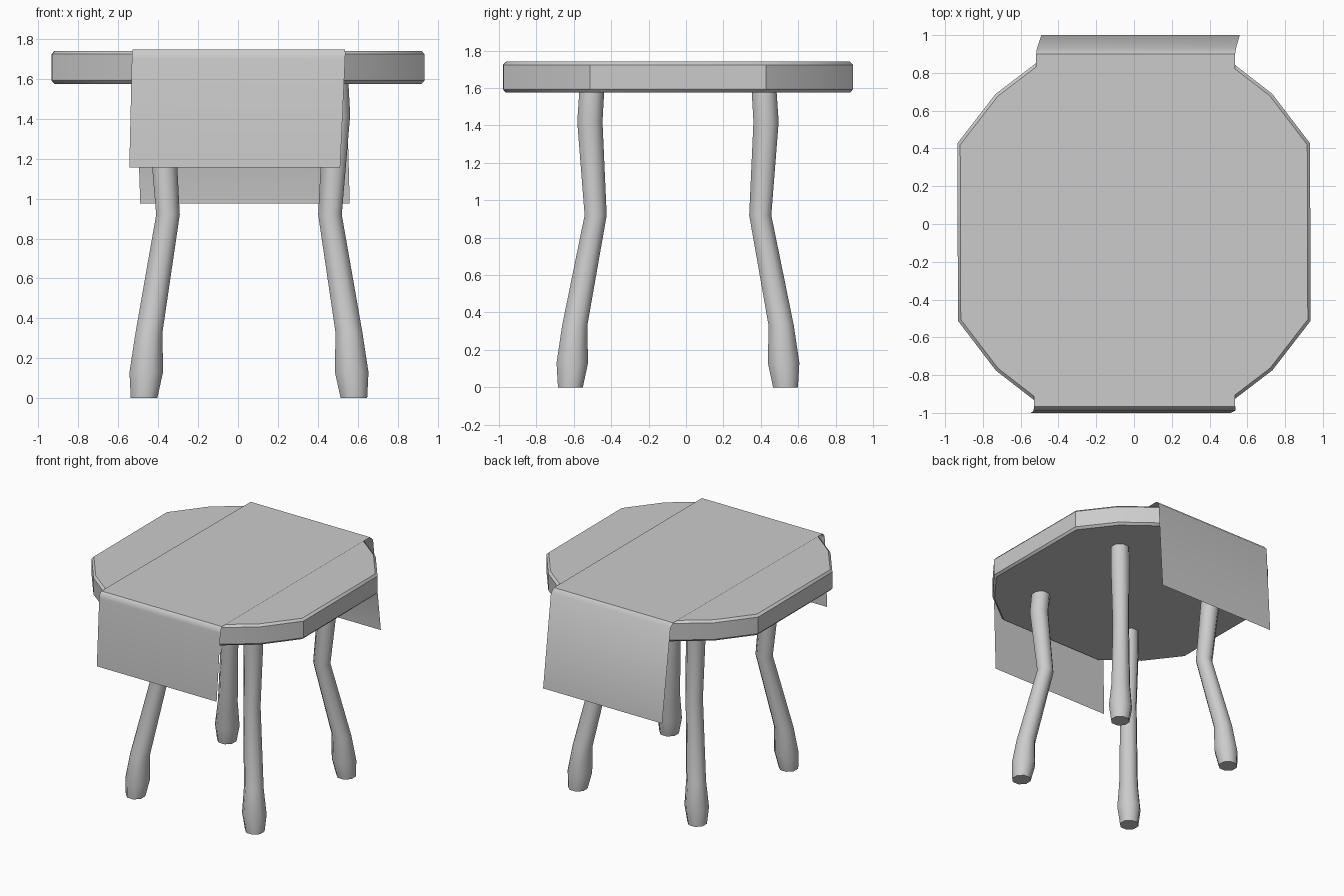
import bpy, bmesh
from math import cos, sin, radians

if "Cube" in bpy.data.objects:
    bpy.data.objects.remove(bpy.data.objects["Cube"])

def finish(name, bm, angle):
    bmesh.ops.recalc_face_normals(bm, faces=bm.faces)
    me = bpy.data.meshes.new(name)
    bm.to_mesh(me)
    bm.free()
    ob = bpy.data.objects.new(name, me)
    bpy.context.collection.objects.link(ob)
    bpy.ops.object.select_all(action='DESELECT')
    ob.select_set(True)
    bpy.context.view_layer.objects.active = ob
    bpy.ops.object.shade_smooth_by_angle(angle=radians(angle))
    return ob

def loft(name, rings, angle):
    """Skin a stack of equal-length point rings and cap both ends."""
    bm = bmesh.new()
    loops = [[bm.verts.new(p) for p in r] for r in rings]
    n = len(loops[0])
    for a, b in zip(loops, loops[1:]):
        for i in range(n):
            j = (i + 1) % n
            bm.faces.new((a[i], a[j], b[j], b[i]))
    bm.faces.new(loops[0][::-1])
    bm.faces.new(loops[-1])
    return finish(name, bm, angle)

CY = -0.043  # table centre in y

# Tabletop: twelve-sided rounded square with chamfered rims
corner = [(0.932, 0.47), (0.731, 0.733), (0.47, 0.935)]
outline = []
for k in range(4):
    for x, y in corner:
        outline.append([(x, y), (-y, x), (-x, -y), (y, -x)][k])
levels = [(1.575, 0.984), (1.592, 1), (1.724, 1), (1.741, 0.984)]
loft("tabletop", [[(x * s, y * s + CY, z) for x, y in outline] for z, s in levels], 30)

# Legs: eight-sided, bowed along the diagonal; (z, half x, half y, radius)
path = [(0.0, 0.526, 0.575, 0.072), (0.13, 0.515, 0.565, 0.091),
        (0.33, 0.501, 0.552, 0.073), (0.92, 0.406, 0.44, 0.064),
        (1.42, 0.44, 0.471, 0.073), (1.58, 0.432, 0.461, 0.072)]
for sy, yn in ((-1, "front"), (1, "back")):
    for sx, xn in ((-1, "left"), (1, "right")):
        rings = [[(0.055 + sx * hx + r * cos(radians(22.5 + 45 * i)),
                   CY + sy * hy + r * sin(radians(22.5 + 45 * i)), z)
                  for i in range(8)] for z, hx, hy, r in path]
        loft(f"{yn}_{xn}_leg", rings, 50)

# Cloth runner: single sheet over the top; (y, z, left x, right x)
rows = [(-1.0, 1.155, -0.545, 0.512), (-0.988, 1.70, -0.532, 0.537),
        (-0.982, 1.732, -0.531, 0.538), (-0.966, 1.747, -0.529, 0.536),
        (0.90, 1.747, -0.518, 0.535), (0.93, 1.715, -0.514, 0.54),
        (1.0, 0.975, -0.49, 0.56)]
bm = bmesh.new()
pairs = [(bm.verts.new((l, y, z)), bm.verts.new((r, y, z))) for y, z, l, r in rows]
for a, b in zip(pairs, pairs[1:]):
    bm.faces.new((a[0], a[1], b[1], b[0]))
runner = finish("cloth_runner", bm, 40)
if runner.data.polygons[3].normal.z < 0:
    runner.data.flip_normals()
